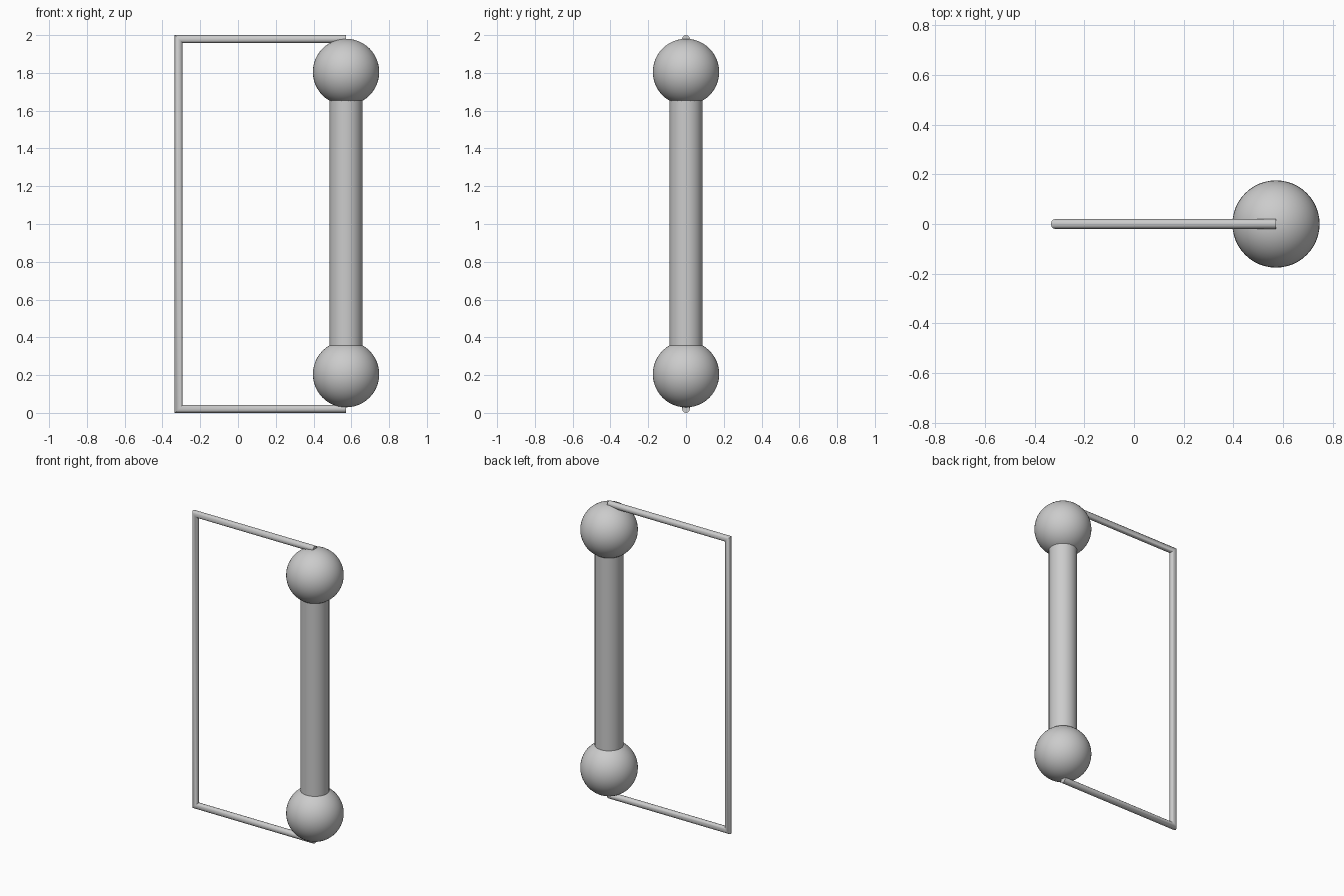
import bpy, bmesh
from math import radians, sin, cos, pi

if "Cube" in bpy.data.objects:
    bpy.data.objects.remove(bpy.data.objects["Cube"])

POLE_X = 0.572


def smooth():
    bpy.ops.object.shade_smooth_by_angle(angle=radians(40))


# Round grip
bpy.ops.mesh.primitive_cylinder_add(vertices=32, radius=0.0875, depth=1.6,
                                    location=(POLE_X, 0, 1.005))
bpy.context.object.name = "grip"
smooth()

# Ball at each end of the grip
for name, z in (("lower_ball", 0.205), ("upper_ball", 1.805)):
    bpy.ops.mesh.primitive_uv_sphere_add(segments=48, ring_count=24, radius=0.1757,
                                         location=(POLE_X, 0, z))
    bpy.context.object.name = name
    smooth()

# Thin three-sided frame swept with mitred corners
R, SIDES, LEFT = 0.021, 12, -0.314
LOW, HIGH = R, 2 - R
# path point (x, z) and outward direction of the profile there
path = [((POLE_X, LOW), (0, -1)), ((LEFT, LOW), (-1, -1)),
        ((LEFT, HIGH), (-1, 1)), ((POLE_X, HIGH), (0, 1))]
bm = bmesh.new()
rings = []
for (x, z), (dx, dz) in path:
    ring = []
    for i in range(SIDES):
        a = 2 * pi * i / SIDES
        ring.append(bm.verts.new((x + dx * R * cos(a), R * sin(a), z + dz * R * cos(a))))
    rings.append(ring)
for a, b in zip(rings, rings[1:]):
    for i in range(SIDES):
        j = (i + 1) % SIDES
        bm.faces.new((a[i], a[j], b[j], b[i]))
bm.faces.new(rings[0])
bm.faces.new(rings[-1])
bmesh.ops.recalc_face_normals(bm, faces=bm.faces)
mesh = bpy.data.meshes.new("wire_frame")
bm.to_mesh(mesh)
bm.free()
frame = bpy.data.objects.new("wire_frame", mesh)
bpy.context.collection.objects.link(frame)
bpy.ops.object.select_all(action='DESELECT')
frame.select_set(True)
bpy.context.view_layer.objects.active = frame
smooth()
